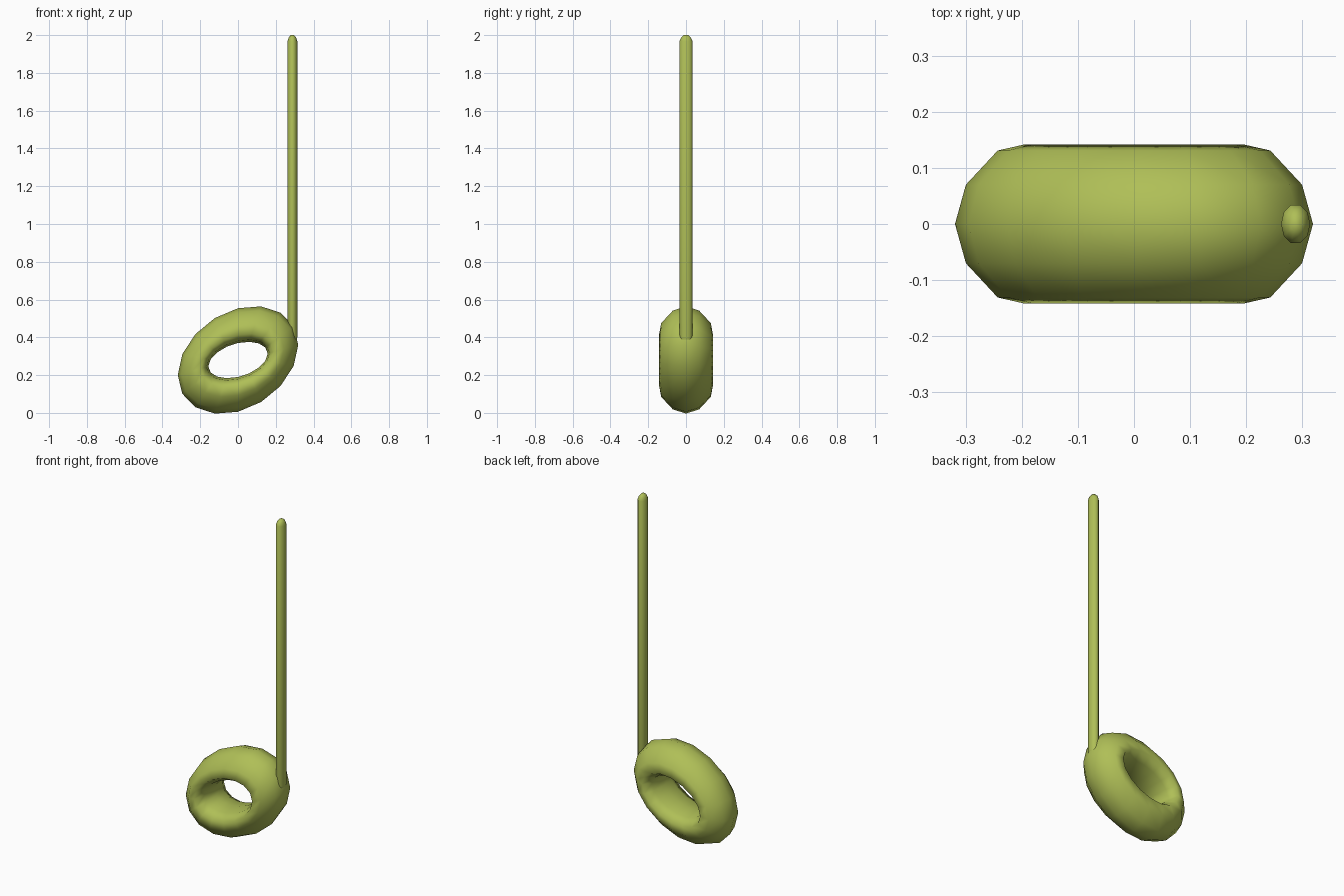
import bpy, bmesh, math
from mathutils import Vector

cube = bpy.data.objects.get("Cube")
if cube:
    bpy.data.objects.remove(cube)

green = bpy.data.materials.new("olive green")
green.use_nodes = True
colour = (0.43, 0.52, 0.095, 1)
green.diffuse_color = colour
green.node_tree.nodes["Principled BSDF"].inputs["Base Color"].default_value = colour


def loft(name, rings, closed):
    """Skin a list of equal rings; join the last to the first, or cap both ends."""
    bm = bmesh.new()
    loops = [[bm.verts.new(p) for p in ring] for ring in rings]
    n = len(loops[0])
    for i in range(len(loops) if closed else len(loops) - 1):
        a, b = loops[i], loops[(i + 1) % len(loops)]
        for j in range(n):
            k = (j + 1) % n
            bm.faces.new((a[j], a[k], b[k], b[j]))
    if not closed:
        bm.faces.new(loops[0])
        bm.faces.new(loops[-1])
    bmesh.ops.recalc_face_normals(bm, faces=bm.faces)
    mesh = bpy.data.meshes.new(name)
    bm.to_mesh(mesh)
    bm.free()
    mesh.materials.append(green)
    mesh.shade_smooth()
    obj = bpy.data.objects.new(name, mesh)
    bpy.context.collection.objects.link(obj)
    return obj


# Note head: a tilted oval ring, skinned between its hole and its outer rim.
# Section points are (0 = hole, 1 = rim; depth)
half = [(1, 0), (0.88, 0.07), (0.53, 0.131), (0.23, 0.142), (0.06, 0.085), (0, 0)]
section = half + [(f, -y) for f, y in half[-2:0:-1]]
centre = Vector((0, 0, 0.28))
rings = []
for i in range(16):
    t = math.tau * i / 16
    c, s = math.cos(t), math.sin(t)
    rim = Vector((0.319 * c, 0, 0.08 * c + 0.274 * s))
    hole = Vector((0.157 * c, 0, 0.034 * c + 0.09 * s))
    rings.append([centre + hole.lerp(rim, f) + Vector((0, y, 0)) for f, y in section])
loft("note_head", rings, True)

# Stem: a slim upright rod with rounded ends
levels = [(0.36, 0.35), (0.37, 0.75), (0.4, 1), (1.968, 1), (1.988, 0.75), (2.0, 0.35)]
rings = [[(0.288 + 0.026 * r * math.cos(math.tau * j / 10),
           0.036 * r * math.sin(math.tau * j / 10), z) for j in range(10)]
         for z, r in levels]
loft("note_stem", rings, False)
